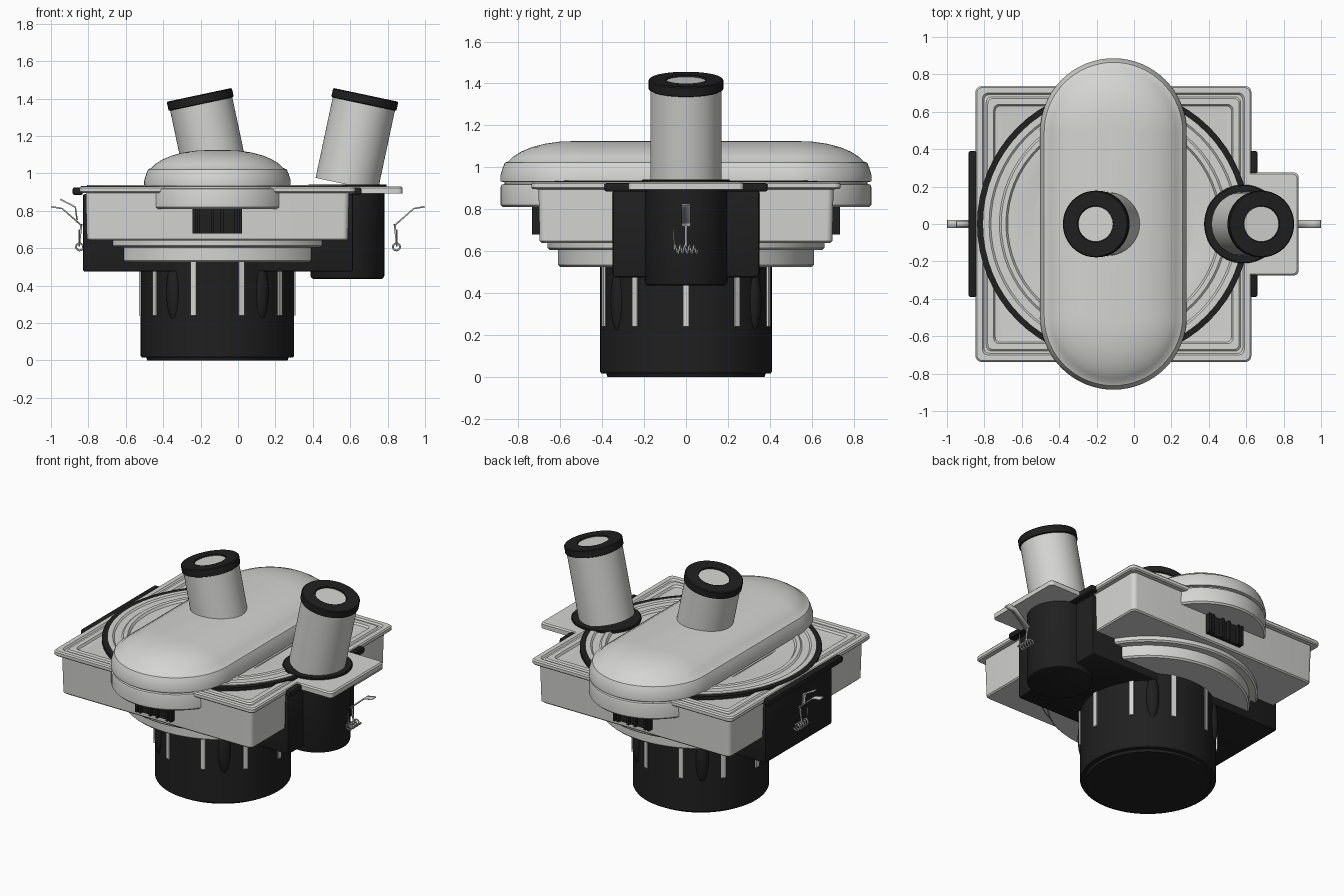
import bpy, bmesh, math
from mathutils import Vector, Matrix

cube = bpy.data.objects.get("Cube")
if cube:
    bpy.data.objects.remove(cube, do_unlink=True)

CX = -0.11  # centre line of the basin
parts = []


def material(name, rgb, rough=0.5):
    m = bpy.data.materials.new(name)
    m.use_nodes = True
    m.diffuse_color = (*rgb, 1)
    bsdf = m.node_tree.nodes["Principled BSDF"]
    bsdf.inputs["Base Color"].default_value = (*rgb, 1)
    bsdf.inputs["Roughness"].default_value = rough
    return m


LIGHT = material("light grey plastic", (0.66, 0.66, 0.645))
BLACK = material("black plastic", (0.014, 0.014, 0.014))
METAL = material("clip metal", (0.55, 0.55, 0.54))


def finish(name, bm, mat, loc=(0, 0, 0), rot=(0, 0, 0)):
    bmesh.ops.remove_doubles(bm, verts=bm.verts, dist=1e-5)
    bmesh.ops.recalc_face_normals(bm, faces=bm.faces)
    me = bpy.data.meshes.new(name)
    bm.to_mesh(me)
    bm.free()
    me.materials.append(mat)
    ob = bpy.data.objects.new(name, me)
    ob.location, ob.rotation_euler = loc, rot
    bpy.context.scene.collection.objects.link(ob)
    parts.append(ob)
    return ob


def outline(hx, hy, r, z, n):
    """Rounded rectangle; becomes a circle or capsule for a large radius."""
    pts = []
    for q, (sx, sy) in enumerate([(1, 1), (-1, 1), (-1, -1), (1, -1)]):
        for i in range(n + 1):
            a = (q + i / n) * math.pi / 2
            pts.append((sx * (hx - r) + r * math.cos(a),
                        sy * (hy - r) + r * math.sin(a), z))
    return pts


def loft(name, rings, mat, loc=(0, 0, 0), rot=(0, 0, 0), n=16):
    """Solid through stacked (half x, half y, corner radius, z) outlines."""
    bm = bmesh.new()
    loops = [[bm.verts.new(p) for p in outline(*r, n)] for r in rings]
    count = len(loops[0])
    for a, b in zip(loops, loops[1:]):
        for i in range(count):
            j = (i + 1) % count
            bm.faces.new((a[i], a[j], b[j], b[i]))
    bm.faces.new(loops[0])
    bm.faces.new(loops[-1])
    return finish(name, bm, mat, loc, rot)


def turned(name, profile, mat, loc=(0, 0, 0), rot=(0, 0, 0)):
    return loft(name, [(r, r, r, z) for r, z in profile], mat, loc, rot)


def box(name, size, loc, mat, bevel=0.0, turn=0.0):
    bm = bmesh.new()
    bmesh.ops.create_cube(bm, size=1, matrix=Matrix.Diagonal((*size, 1)))
    if bevel:
        bmesh.ops.bevel(bm, geom=bm.edges[:], offset=bevel, segments=2,
                        affect='EDGES', profile=0.5)
    return finish(name, bm, mat, loc, (0, 0, turn))


def wire(name, pts, radius, mat):
    cu = bpy.data.curves.new(name, 'CURVE')
    cu.dimensions = '3D'
    cu.bevel_depth, cu.bevel_resolution = radius, 1
    cu.use_fill_caps = True
    sp = cu.splines.new('POLY')
    sp.points.add(len(pts) - 1)
    for p, co in zip(sp.points, pts):
        p.co = (*co, 1)
    cu.materials.append(mat)
    ob = bpy.data.objects.new(name, cu)
    bpy.context.scene.collection.objects.link(ob)


def ribbon(name, path, half, mat):
    """Thin strip following an x-z path."""
    bm = bmesh.new()
    rows = [[bm.verts.new((x, y, z)) for y in (-half, half)] for x, z in path]
    for a, b in zip(rows, rows[1:]):
        bm.faces.new((a[0], a[1], b[1], b[0]))
    ob = finish(name, bm, mat)
    mod = ob.modifiers.new("thickness", 'SOLIDIFY')
    mod.thickness, mod.offset = 0.008, 0


# Motor drum with light slots and bulging fins
turned("drum", [(0.375, 0), (0.38, 0.015), (0.405, 0.017), (0.41, 0.025),
                (0.41, 0.54)], BLACK, (CX, 0, 0))
for k in range(10):
    a = k * math.tau / 10
    box("drum_slot", (0.02, 0.03, 0.29),
        (CX + 0.408 * math.cos(a), 0.408 * math.sin(a), 0.385), LIGHT, 0, a)
for k in (54, 126, 234, 306):
    a = math.radians(k)
    bm = bmesh.new()
    bmesh.ops.create_uvsphere(bm, u_segments=20, v_segments=12, radius=1,
                              matrix=Matrix.Diagonal((0.035, 0.04, 0.15, 1)))
    finish("drum_fin", bm, BLACK,
           (CX + 0.4 * math.cos(a), 0.4 * math.sin(a), 0.365), (0, 0, a))

# Black cradle across the middle, with end rails
box("cradle", (1.445, 0.7, 0.415), (-0.1075, 0, 0.6825), BLACK, 0.012)
for x, w in ((-0.857, 0.055), (0.635, 0.05)):
    box("cradle_rail", (w, 0.78, 0.04), (x, 0, 0.905), BLACK, 0.01)

# Stepped round underside of the basin
turned("basin_underside", [(0.6, 0.525), (0.61, 0.535), (0.61, 0.605),
                           (0.65, 0.606), (0.66, 0.615), (0.66, 0.65)],
       LIGHT, (CX, 0, 0))

# Square basin with grooved rim
square = [(0.69, 0.64), (0.698, 0.648), (0.704, 0.895), (0.73, 0.896),
          (0.737, 0.903), (0.737, 0.922), (0.73, 0.93), (0.70, 0.93),
          (0.692, 0.92), (0.68, 0.92), (0.672, 0.928), (0.64, 0.928),
          (0.632, 0.915), (0.61, 0.912)]
loft("basin", [(h, h, 0.03, z) for h, z in square], LIGHT, (CX, 0, 0), n=5)

# Black seal ring and round inner cover
turned("seal_ring", [(0.729, 0.9), (0.729, 0.934), (0.69, 0.934),
                     (0.69, 0.9)], BLACK, (CX, 0, 0))
turned("round_cover", [(0.697, 0.9), (0.697, 0.938), (0.665, 0.938),
                       (0.655, 0.93), (0.61, 0.93), (0.60, 0.938),
                       (0.575, 0.938), (0.565, 0.925), (0.49, 0.925),
                       (0.43, 0.912)], LIGHT, (CX, 0, 0))

# Capsule lid: tray below, groove, domed cap above
tray = [(0.012, 0.81), (0.002, 0.82), (0.002, 0.905), (0.006, 0.917),
        (0.02, 0.92), (0.02, 0.93), (0.0, 0.932), (0.0, 0.96),
        (0.012, 1.0), (0.022, 1.022), (0.038, 1.028), (0.06, 1.05),
        (0.1, 1.075), (0.15, 1.096), (0.21, 1.112), (0.28, 1.122),
        (0.35, 1.125)]
loft("lid", [(0.392 - d, 0.886 - d, 0.392 - d, z) for d, z in tray],
     LIGHT, (CX, 0, 0))

# Ribbed latches under both lid ends
for s in (-1, 1):
    box("lid_latch", (0.26, 0.03, 0.14), (CX, s * 0.7, 0.75), BLACK)
    for dx in (-0.125, -0.1, -0.025, 0.025, 0.1, 0.125):
        box("latch_rib", (0.015, 0.045, 0.14), (CX + dx, s * 0.713, 0.75), BLACK)

# Side sump with shelf and flange
turned("sump", [(0.18, 0.435), (0.192, 0.44), (0.197, 0.452), (0.197, 0.925)],
       BLACK, (0.585, 0, 0))
shelf = [(0.0, 0.893), (0.0, 0.922), (0.008, 0.93)]
loft("shelf", [(0.145 - d, 0.275 - d, 0.025, z) for d, z in shelf], LIGHT,
     (0.735, 0, 0), n=5)
turned("sump_flange", [(0.21, 0.925), (0.21, 0.938), (0.205, 0.942)], BLACK,
       (0.585, 0, 0))


# Tilted tubes with black collars and light bores
def tube(name, top, angle, length):
    rot = (0, math.radians(angle), 0)
    turned(name, [(0.17, -length), (0.17, -0.03)], LIGHT, top, rot)
    turned(name + "_collar", [(0.17, -0.05), (0.178, -0.046), (0.178, -0.005),
                              (0.173, 0), (0.097, 0), (0.095, -0.02)],
           BLACK, top, rot)
    turned(name + "_bore", [(0.094, -0.03), (0.094, -0.008)], LIGHT, top, rot)


tube("lid_tube", (-0.207, 0, 1.42), -12, 0.42)
tube("sump_tube", (0.683, 0, 1.42), 12, 0.49)

# Spring clips on both ends
for s in (-1, 1):
    ribbon("clip_lever", [(s * x, z) for x, z in
           ((0.998, 0.822), (0.94, 0.812), (0.835, 0.72))], 0.022, METAL)
    coil = []
    for i in range(61):
        a = i * math.tau / 12
        coil.append((s * 0.847 + 0.019 * math.cos(a), -0.055 + i * 0.11 / 60,
                     0.607 + 0.019 * math.sin(a)))
    wire("clip_coil", coil, 0.005, METAL)
    wire("clip_wire", [(s * 0.85, -0.055, 0.61), (s * 0.85, -0.06, 0.7)],
         0.004, METAL)
    wire("clip_arm", [(s * 0.85, 0, 0.62), (s * 0.837, 0, 0.73)], 0.006, METAL)
ribbon("clip_hook", [(-0.95, 0.862), (-0.87, 0.82), (-0.86, 0.75)], 0.015, METAL)

# Smooth curved surfaces, keep edges crisp
bpy.ops.object.select_all(action='DESELECT')
for ob in parts:
    ob.select_set(True)
bpy.context.view_layer.objects.active = parts[0]
bpy.ops.object.shade_smooth_by_angle(angle=math.radians(28))
